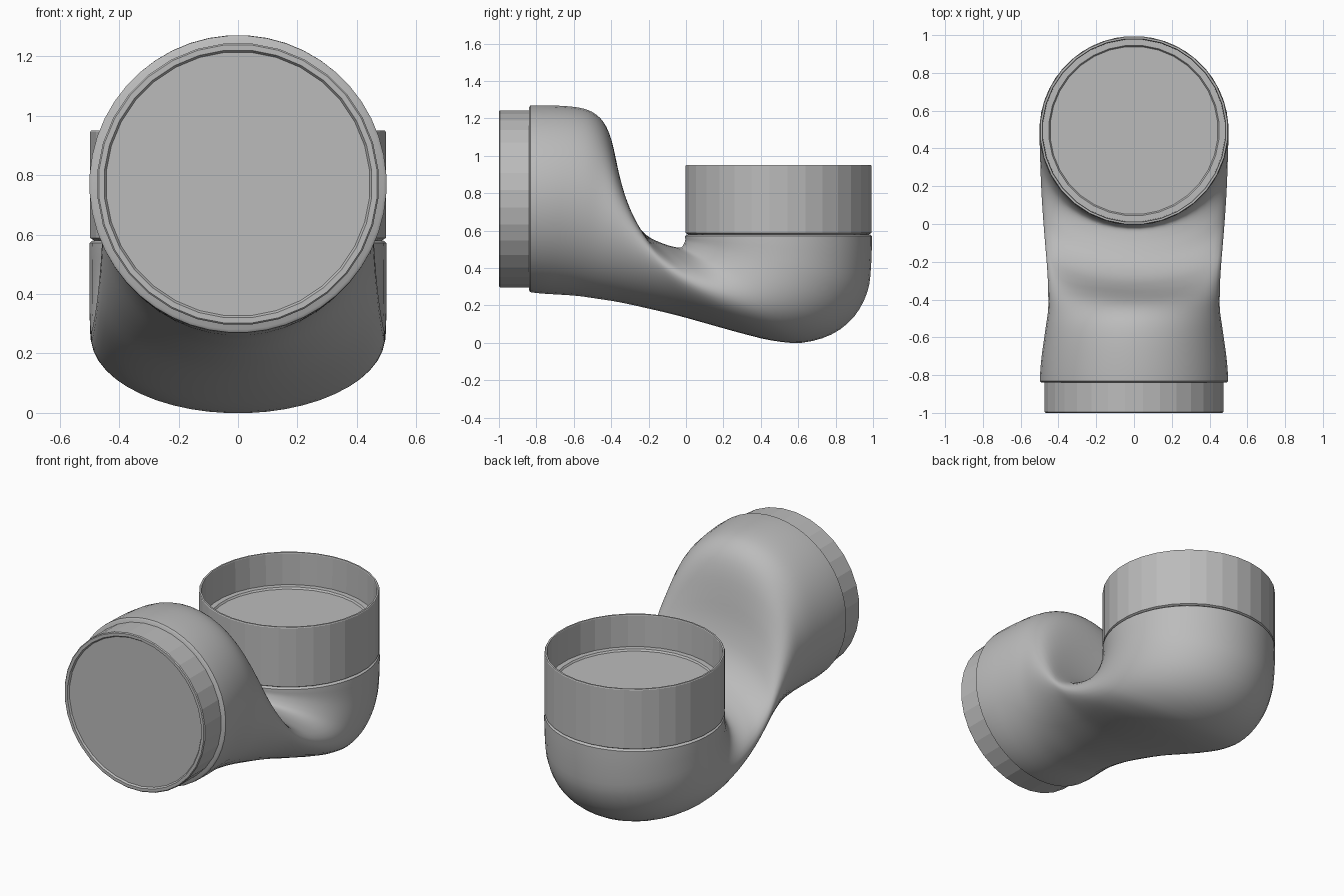
import bpy, bmesh, math
from mathutils import Vector

cube = bpy.data.objects.get("Cube")
if cube:
    bpy.data.objects.remove(cube, do_unlink=True)

grey = bpy.data.materials.new("plain grey")
grey.use_nodes = True
grey.diffuse_color = (0.5, 0.5, 0.5, 1)
grey.node_tree.nodes["Principled BSDF"].inputs["Base Color"].default_value = (0.5, 0.5, 0.5, 1)


def skin(name, rings, smooth):
    """Bridge a list of vertex rings, close both ends."""
    bm = bmesh.new()
    loops = [[bm.verts.new(p) for p in ring] for ring in rings]
    n = len(loops[0])
    for a, b in zip(loops, loops[1:]):
        for i in range(n):
            j = (i + 1) % n
            bm.faces.new((a[i], a[j], b[j], b[i]))
    bm.faces.new(loops[0])
    bm.faces.new(loops[-1])
    bmesh.ops.recalc_face_normals(bm, faces=bm.faces)
    mesh = bpy.data.meshes.new(name)
    bm.to_mesh(mesh)
    bm.free()
    mesh.materials.append(grey)
    obj = bpy.data.objects.new(name, mesh)
    bpy.context.collection.objects.link(obj)
    bpy.ops.object.select_all(action='DESELECT')
    obj.select_set(True)
    bpy.context.view_layer.objects.active = obj
    if smooth:
        bpy.ops.object.shade_smooth_by_angle(angle=math.radians(smooth))
    return obj


def oval(top, bottom, half_width, n):
    """Ring spanning two points of the side outline."""
    top, bottom = Vector((0, *top)), Vector((0, *bottom))
    mid, arm = (top + bottom) / 2, (top - bottom) / 2
    steps = [math.tau * (i + 0.5) / n for i in range(n)]
    return [mid + arm * math.cos(t) + Vector((half_width * math.sin(t), 0, 0)) for t in steps]


def spline(a, b, c, d, t):
    return 0.5 * (2 * b + (c - a) * t + (2 * a - 5 * b + 4 * c - d) * t * t
                  + (3 * b - a - 3 * c + d) * t ** 3)


# Bent pipe: inner outline y z, outer outline y z, half width
stations = [
    (-.84, 1.26, -.84, .28, .49), (-.832, 1.27, -.832, .27, .50),
    (-.70, 1.27, -.76, .262, .493), (-.58, 1.26, -.68, .257, .48),
    (-.50, 1.235, -.58, .25, .467), (-.44, 1.18, -.48, .236, .456),
    (-.40, 1.09, -.36, .217, .455), (-.37, .96, -.22, .187, .457),
    (-.34, .81, -.05, .147, .463), (-.29, .67, .12, .10, .472),
    (-.21, .575, .30, .05, .482), (-.12, .53, .46, .012, .49),
    (-.06, .513, .62, .0, .495), (-.03, .51, .78, .045, .498),
    (-.018, .52, .90, .14, .50), (-.01, .535, .97, .27, .50),
    (-.005, .55, .99, .40, .50), (-.005, .572, .995, .572, .50),
    (.005, .58, .985, .58, .49),
]
rings = []
last = len(stations) - 1
for k in range(last):
    near = [stations[min(max(k + o, 0), last)] for o in (-1, 0, 1, 2)]
    substeps = 1 if k in (0, last - 1) else 3
    for s in range(substeps):
        v = [spline(*q, s / substeps) for q in zip(*near)]
        rings.append(oval(v[0:2], v[2:4], v[4], 48))
v = stations[-1]
rings.append(oval(v[0:2], v[2:4], v[4], 48))
skin("bent_pipe", rings, 40)

# Front collar with a slightly recessed cover
collar = [(-.80, .475), (-.995, .475), (-1.0, .47), (-1.0, .452), (-.99, .445)]
skin("front_collar", [oval((y, .77 + r), (y, .77 - r), r, 32) for y, r in collar], 0)

# Upright cup with a sunken floor
cup = [(.57, .485), (.58, .485), (.588, .50), (.945, .50), (.95, .497), (.95, .487),
       (.945, .485), (.755, .483), (.755, .452), (.745, .445)]
skin("upright_cup", [oval((.495 - r, z), (.495 + r, z), r, 32) for z, r in cup], 0)
